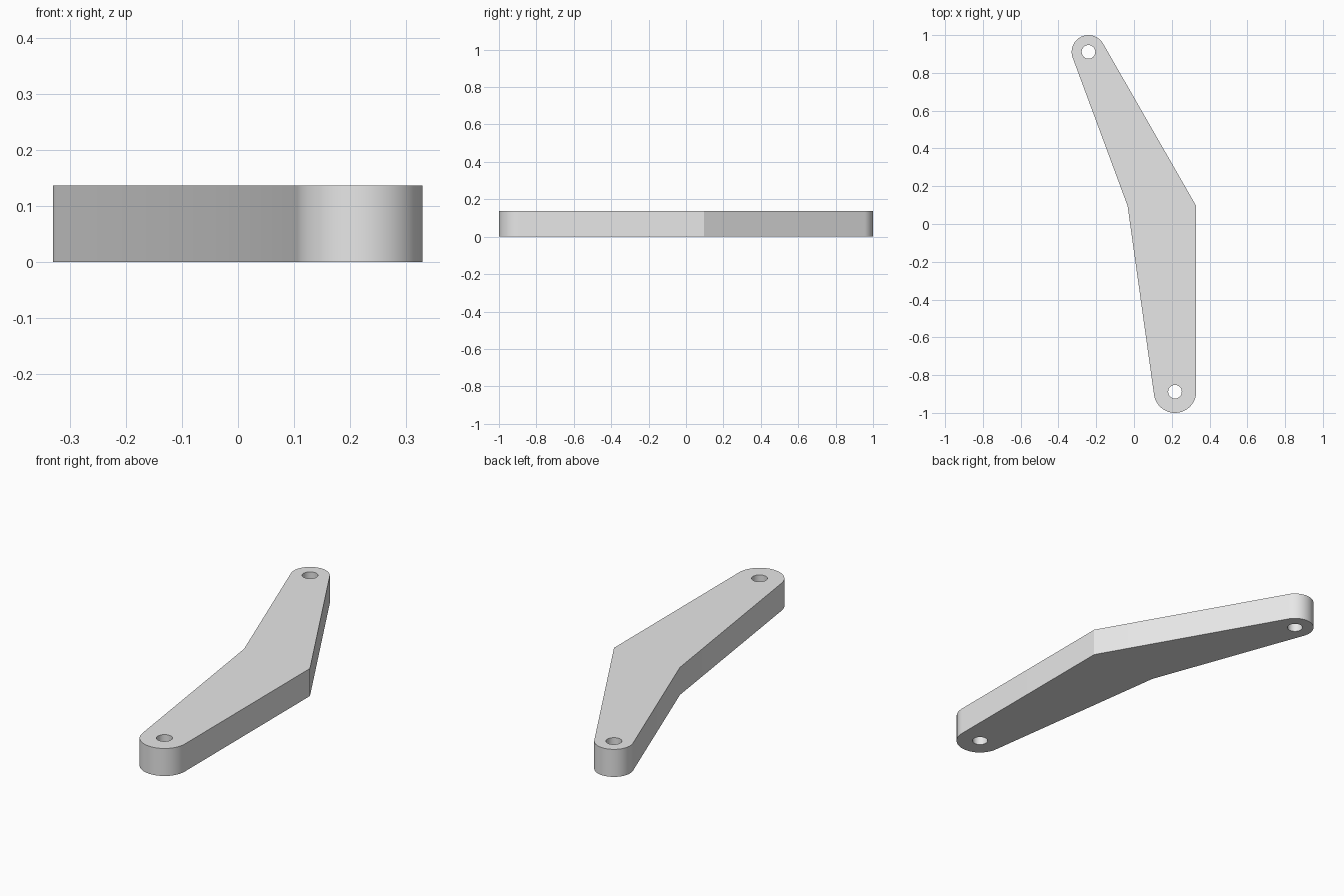
import bpy
import bmesh
from math import acos, atan2, cos, sin, pi, tau, radians
from mathutils import Vector

cube = bpy.data.objects.get("Cube")
if cube:
    bpy.data.objects.remove(cube, do_unlink=True)

THICKNESS = 0.137
HOLE_RADIUS = 0.036
FRONT_END, FRONT_RADIUS = Vector((0.217, -0.888)), 0.112
BACK_END, BACK_RADIUS = Vector((-0.241, 0.911)), 0.089
OUTER_ELBOW = Vector((0.329, 0.096))
INNER_ELBOW = Vector((-0.034, 0.096))


def circle_point(center, radius, angle):
    return center + radius * Vector((cos(angle), sin(angle)))


def tangent_angle(point, center, radius, side):
    """Angle on the circle where the line from the point touches it."""
    away = point - center
    return atan2(away.y, away.x) + side * acos(radius / away.length)


def rounded_end(center, radius, before, after, steps=32):
    """Arc joining the tangents from two elbows, counter-clockwise."""
    start = tangent_angle(before, center, radius, 1)
    sweep = (tangent_angle(after, center, radius, -1) - start) % tau
    return [circle_point(center, radius, start + sweep * i / steps)
            for i in range(steps + 1)]


def hole(center, steps=32):
    return [circle_point(center, HOLE_RADIUS, tau * i / steps) for i in range(steps)]


def add_loop(bm, points):
    verts = [bm.verts.new((p.x, p.y, 0)) for p in points]
    return [bm.edges.new((a, b)) for a, b in zip(verts, verts[1:] + verts[:1])]


# Bent arm outline with a pivot hole at each end
outline = (rounded_end(BACK_END, BACK_RADIUS, OUTER_ELBOW, INNER_ELBOW)
           + [INNER_ELBOW]
           + rounded_end(FRONT_END, FRONT_RADIUS, INNER_ELBOW, OUTER_ELBOW)
           + [OUTER_ELBOW])

bm = bmesh.new()
edges = []
for loop in (outline, hole(BACK_END), hole(FRONT_END)):
    edges += add_loop(bm, loop)
bmesh.ops.triangle_fill(bm, edges=edges, use_beauty=True, normal=(0, 0, 1))

# Thicken the flat profile into a solid plate
extruded = bmesh.ops.extrude_face_region(bm, geom=bm.faces[:], use_keep_orig=True)
top_verts = [g for g in extruded["geom"] if isinstance(g, bmesh.types.BMVert)]
bmesh.ops.translate(bm, verts=top_verts, vec=(0, 0, THICKNESS))
bmesh.ops.recalc_face_normals(bm, faces=bm.faces[:])

mesh = bpy.data.meshes.new("bent_arm")
bm.to_mesh(mesh)
bm.free()
arm = bpy.data.objects.new("bent_arm", mesh)
bpy.context.collection.objects.link(arm)

# Plain grey finish
grey = bpy.data.materials.new("light_grey")
grey.use_nodes = True
grey.diffuse_color = (0.8, 0.8, 0.8, 1)
grey.node_tree.nodes["Principled BSDF"].inputs["Base Color"].default_value = (0.8, 0.8, 0.8, 1)
mesh.materials.append(grey)

# Smooth rounded ends with crisp rims and elbows
bpy.ops.object.select_all(action="DESELECT")
arm.select_set(True)
bpy.context.view_layer.objects.active = arm
bpy.ops.object.shade_smooth_by_angle(angle=radians(15))
